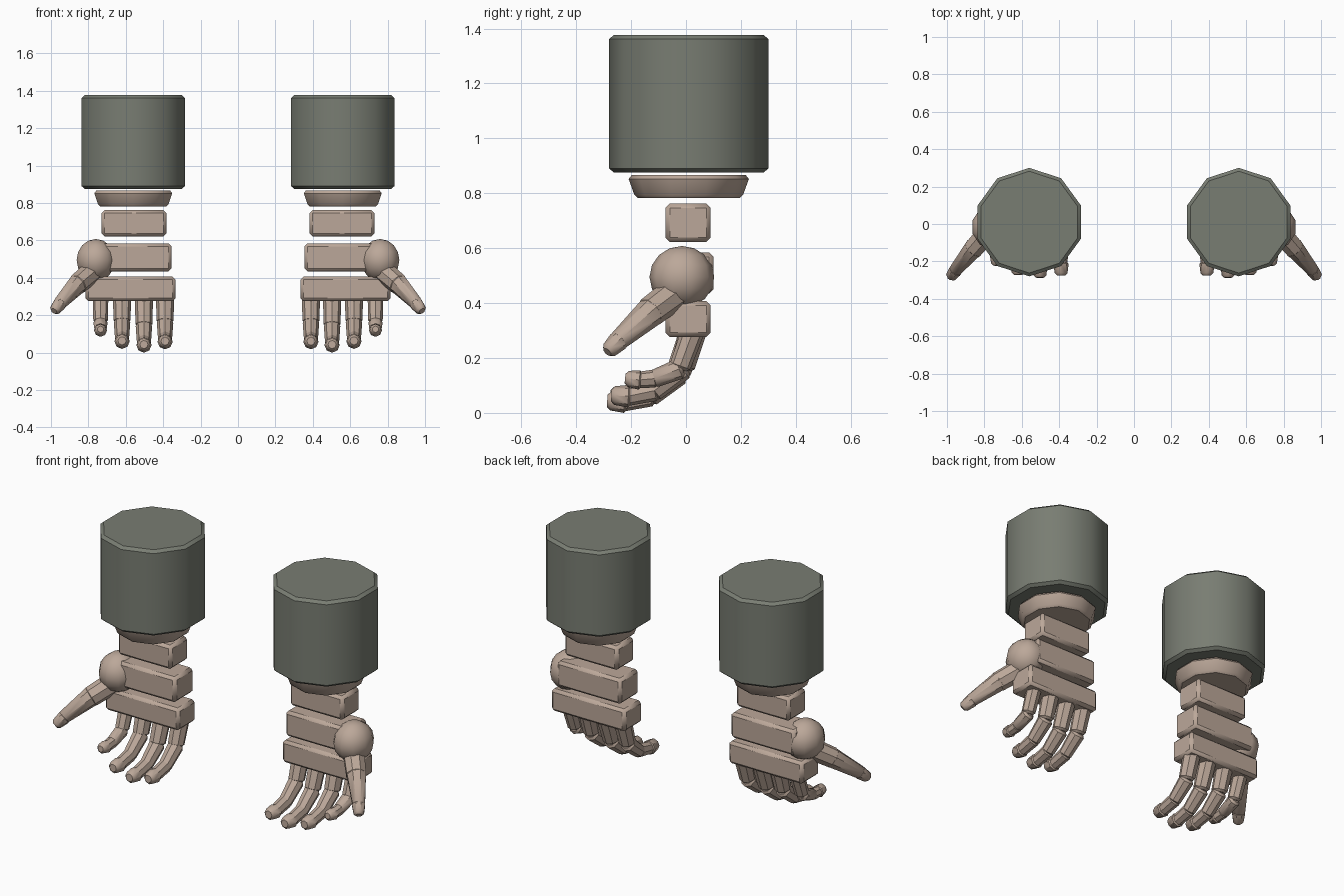
import bpy, bmesh, math
from mathutils import Vector, Matrix

if "Cube" in bpy.data.objects:
    bpy.data.objects.remove(bpy.data.objects["Cube"])


def material(name, rgb):
    m = bpy.data.materials.new(name)
    m.diffuse_color = (*rgb, 1)
    m.use_nodes = True
    m.node_tree.nodes["Principled BSDF"].inputs["Base Color"].default_value = m.diffuse_color
    return m


SKIN = material("skin", (0.50, 0.39, 0.32))
CLOTH = material("cloth", (0.19, 0.205, 0.17))


def finish(name, bm, mat, angle=40):
    """Turn bmesh into an object mirrored across x = 0."""
    bmesh.ops.recalc_face_normals(bm, faces=bm.faces)
    me = bpy.data.meshes.new(name)
    bm.to_mesh(me)
    bm.free()
    me.materials.append(mat)
    me.shade_smooth()
    me.set_sharp_from_angle(angle=math.radians(angle))
    ob = bpy.data.objects.new(name, me)
    bpy.context.collection.objects.link(ob)
    mod = ob.modifiers.new("mirror", 'MIRROR')
    mod.use_mirror_merge = False
    return ob


def lathe(bm, a, b, profile, sides):
    """Closed solid of rings (distance from a, radius) along the line a-b."""
    a, b = Vector(a), Vector(b)
    axis = (b - a).normalized()
    u = axis.cross(Vector((1, 0, 0))).normalized()
    v = axis.cross(u)
    rings = []
    for d, r in profile:
        c = a + axis * d
        rings.append([bm.verts.new(c + r * (u * math.cos(k * math.tau / sides)
                                            + v * math.sin(k * math.tau / sides)))
                      for k in range(sides)])
    for p, q in zip(rings, rings[1:]):
        for k in range(sides):
            n = (k + 1) % sides
            bm.faces.new((p[k], p[n], q[n], q[k]))
    bm.faces.new(rings[0])
    bm.faces.new(rings[-1])


def segment(bm, a, b, r0, r1, c=0.012):
    """Tapered finger bone with chamfered ends."""
    L = (Vector(b) - Vector(a)).length
    lathe(bm, a, b, [(0, r0 - c), (c, r0), (L - c, r1), (L, r1 - c)], 8)


def block(name, x0, x1, y0, y1, z0, z1):
    bm = bmesh.new()
    centre = Vector((x0 + x1, y0 + y1, z0 + z1)) / 2
    bmesh.ops.create_cube(bm, size=1, matrix=Matrix.Translation(centre)
                          @ Matrix.Diagonal((x1 - x0, y1 - y0, z1 - z0, 1)))
    bmesh.ops.bevel(bm, geom=bm.edges[:], offset=0.016, segments=1,
                    affect='EDGES', profile=0.5)
    finish(name, bm, SKIN)


# Sleeve and cuff ring
bm = bmesh.new()
lathe(bm, (0.56, 0.01, 0.875), (0.56, 0.01, 1.377),
      [(0, 0.272), (0.015, 0.29), (0.487, 0.29), (0.502, 0.272)], 10)
finish("sleeve", bm, CLOTH)
bm = bmesh.new()
lathe(bm, (0.56, 0.01, 0.782), (0.56, 0.01, 0.866),
      [(0, 0.185), (0.012, 0.198), (0.07, 0.219), (0.084, 0.208)], 10)
finish("cuff", bm, SKIN)

# Wrist and palm slabs
block("wrist_block", 0.383, 0.73, -0.075, 0.09, 0.622, 0.762)
block("palm_upper_block", 0.355, 0.77, -0.075, 0.10, 0.435, 0.584)
block("palm_lower_block", 0.334, 0.815, -0.075, 0.09, 0.276, 0.407)

# Thumb ball
bm = bmesh.new()
bmesh.ops.create_uvsphere(bm, u_segments=10, v_segments=8, radius=1,
                          matrix=Matrix.Translation((0.76, -0.015, 0.495))
                          @ Matrix.Diagonal((0.108, 0.118, 0.113, 1)))
finish("thumb_ball", bm, SKIN, 60)

# Thumb
bm = bmesh.new()
segment(bm, (0.76, -0.02, 0.45), (0.865, -0.14, 0.36), 0.06, 0.056)
segment(bm, (0.85, -0.12, 0.375), (0.962, -0.255, 0.255), 0.055, 0.036)
segment(bm, (0.948, -0.24, 0.268), (0.984, -0.287, 0.222), 0.038, 0.03)
finish("thumb", bm, SKIN)


# Fingers: (name, x, width scale, path in y and z from knuckle to tip)
def finger(name, x, s, path):
    pts = [Vector((x, y, z)) for y, z in path]
    radii = [(0.049, 0.045), (0.044, 0.038), (0.038, 0.035), (0.041, 0.034)]
    bm = bmesh.new()
    for i, (r0, r1) in enumerate(radii):
        a, b = pts[i], pts[i + 1]
        back = (b - a).normalized() * (0.012 if i else 0)
        segment(bm, a - back, b + back, r0 * s, r1 * s)
    finish(name, bm, SKIN)


LONG = [(0.03, 0.31), (-0.03, 0.145), (-0.13, 0.065), (-0.225, 0.045), (-0.275, 0.047)]
SHORT = [(0.03, 0.31), (-0.025, 0.16), (-0.115, 0.125), (-0.17, 0.12), (-0.21, 0.124)]


def shift(path, dy, dz):
    # Only the outer joints move, the knuckle stays in the palm
    return path[:1] + [(y + dy, z + dz) for y, z in path[1:]]


finger("finger_outer", 0.39, 1.0, shift(LONG, 0.012, 0.014))
finger("finger_long", 0.503, 1.0, shift(LONG, 0, -0.004))
finger("finger_middle", 0.62, 1.0, shift(LONG, 0.015, 0.016))
finger("finger_short", 0.735, 0.86, SHORT)
